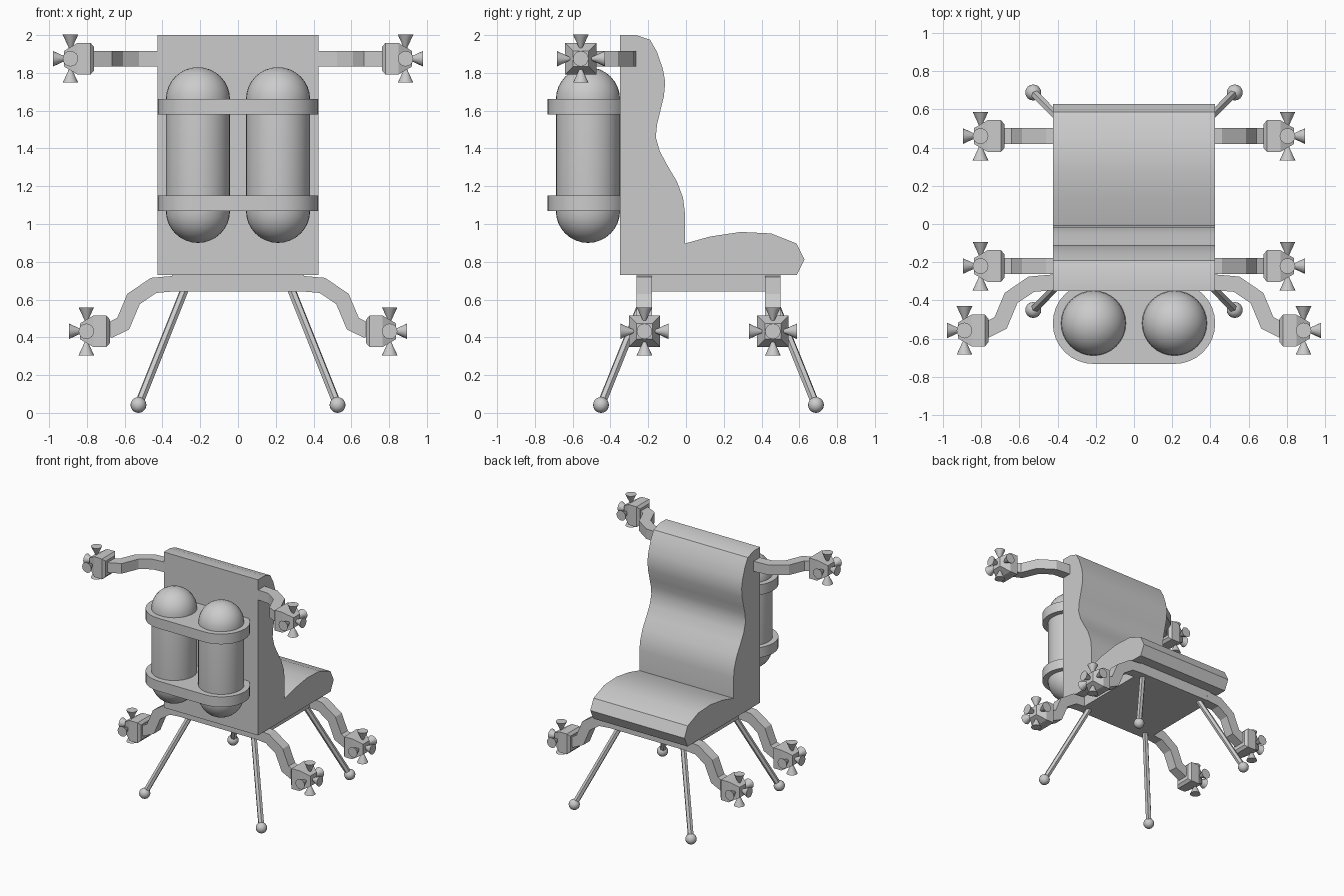
import bpy, bmesh, math
from mathutils import Vector, Matrix

if "Cube" in bpy.data.objects:
    bpy.data.objects.remove(bpy.data.objects["Cube"])


def finish(name, bm, smooth=True):
    bmesh.ops.remove_doubles(bm, verts=bm.verts, dist=1e-5)
    bmesh.ops.recalc_face_normals(bm, faces=bm.faces)
    me = bpy.data.meshes.new(name)
    bm.to_mesh(me)
    bm.free()
    ob = bpy.data.objects.new(name, me)
    bpy.context.collection.objects.link(ob)
    if smooth:
        bpy.ops.object.select_all(action='DESELECT')
        ob.select_set(True)
        bpy.context.view_layer.objects.active = ob
        bpy.ops.object.shade_smooth_by_angle(angle=math.radians(30))
    return ob


def prism(name, pts, offset, smooth=True):
    """Extrude a closed 3D outline along an offset vector."""
    bm = bmesh.new()
    face = bm.faces.new([bm.verts.new(p) for p in pts])
    ext = bmesh.ops.extrude_face_region(bm, geom=[face], use_keep_orig=True)
    verts = [g for g in ext['geom'] if isinstance(g, bmesh.types.BMVert)]
    bmesh.ops.translate(bm, verts=verts, vec=offset)
    return finish(name, bm, smooth)


def ribbon(path, w):
    """Outline of a mitred strip of width w around a 2D path."""
    P = [Vector(p) for p in path]
    left, right = [], []
    for i, p in enumerate(P):
        d0 = (p - P[i - 1]).normalized() if i else (P[1] - p).normalized()
        d1 = (P[i + 1] - p).normalized() if i < len(P) - 1 else d0
        n0, n1 = Vector((-d0.y, d0.x)), Vector((-d1.y, d1.x))
        m = (n0 + n1).normalized()
        m *= w / 2 / m.dot(n0)
        left.append(p + m)
        right.append(p - m)
    return left + right[::-1]


# Seat and backrest: one side profile (y, z)
profile = [(-.35, 2), (-.265, 2), (-.19, 1.975), (-.153, 1.91), (-.122, 1.82),
           (-.11, 1.75), (-.117, 1.675), (-.138, 1.59), (-.153, 1.53),
           (-.16, 1.46), (-.138, 1.383), (-.095, 1.304), (-.048, 1.225),
           (-.016, 1.14), (-.006, 1.06), (-.005, .897), (.13, .934),
           (.29, .958), (.45, .95), (.585, .897), (.627, .812),
           (.587, .73), (-.35, .73)]
prism("seat", [(-.425, y, z) for y, z in profile], (.85, 0, 0))

# Plate under the seat
plate = [(-.35, -.262), (.35, -.262), (.35, .5), (-.35, .5)]
prism("base_plate", [(x, y, .643) for x, y in plate], (0, 0, .09), False)

# Gas tanks: capsule profile spun round z
for side, s in (("left", -1), ("right", 1)):
    bm = bmesh.new()
    R, n = .17, 8
    pts = [(R * math.cos(a), 1.66 + R * math.sin(a))
           for a in (math.pi / 2 * i / n for i in range(n + 1))]
    pts = [(r, 2.73 - z) for r, z in pts[::-1]] + pts
    cen = Vector((s * .212, -.519, 0))
    vs = [bm.verts.new(cen + Vector((r, 0, z))) for r, z in pts]
    es = [bm.edges.new(e) for e in zip(vs, vs[1:])]
    bmesh.ops.spin(bm, geom=vs + es, cent=cen, axis=(0, 0, 1),
                   angle=2 * math.pi, steps=32)
    finish(side + "_tank", bm)

# Rounded bands holding the tanks
for name, z in (("upper_band", 1.58), ("lower_band", 1.068)):
    pts = []
    for s in (1, -1):
        for i in range(17):
            a = math.pi * i / 16 - s * math.pi / 2
            pts.append((s * .212 + .213 * math.cos(a),
                        -.519 + .213 * math.sin(a), z))
    prism(name, pts, (0, 0, .083))


def thruster(name, pos, s):
    """Tapered square block with five nozzle cones, pointing along s * x."""
    bm = bmesh.new()
    rings = [[bm.verts.new((x, h * a, h * b))
              for a, b in ((-1, -1), (1, -1), (1, 1), (-1, 1))]
             for x, h in ((-.125, .062), (-.107, .083), (-.037, .083), (.033, .042))]
    for r0, r1 in zip(rings, rings[1:]):
        for i in range(4):
            j = (i + 1) % 4
            bm.faces.new((r0[i], r0[j], r1[j], r1[i]))
    bm.faces.new(rings[0])
    bm.faces.new(rings[-1])
    for d, base in (((1, 0, 0), .092), ((0, 1, 0), .127), ((0, -1, 0), .127),
                    ((0, 0, 1), .127), ((0, 0, -1), .127)):
        d = Vector(d)
        m = Matrix.Translation(d * (base - .04)) @ \
            d.to_track_quat('Z', 'Y').to_matrix().to_4x4()
        bmesh.ops.create_cone(bm, cap_ends=True, segments=16, radius1=.004,
                              radius2=.041, depth=.08, matrix=m)
    bmesh.ops.transform(bm, verts=bm.verts,
                        matrix=Matrix.Translation(pos) @ Matrix.Diagonal((s, 1, 1, 1)))
    finish(name, bm)


# Bent arms: same path, dropping down below the seat, bending forward at the top
path = [(.32, .686), (.447, .675), (.553, .603), (.608, .472), (.69, .432)]
outline = ribbon(path, .082)
for side, s in (("left", -1), ("right", 1)):
    for place, y in (("front", -.22), ("rear", .46)):
        prism(f"{place}_{side}_arm", [(s * p.x, y - .041, p.y) for p in outline],
              (0, .082, 0), False)
        thruster(f"{place}_{side}_thruster", (s * .803, y, .432), s)
    prism(f"top_{side}_arm",
          [(s * (p.x + .09), p.y - .99, 1.834) for p in outline], (0, 0, .082), False)
    thruster(f"top_{side}_thruster", (s * .887, -.557, 1.875), s)

# Splayed legs with ball feet
for side, s in (("left", -1), ("right", 1)):
    for place, y0, y1 in (("front", -.20, -.45), ("rear", .438, .688)):
        top, foot = Vector((s * .28, y0, .66)), Vector((s * .527, y1, .042))
        d = top - foot
        bm = bmesh.new()
        m = Matrix.Translation((top + foot) / 2) @ \
            d.to_track_quat('Z', 'Y').to_matrix().to_4x4()
        bmesh.ops.create_cone(bm, cap_ends=True, segments=6, radius1=.023,
                              radius2=.023, depth=d.length, matrix=m)
        finish(f"{place}_{side}_leg", bm, False)
        bm = bmesh.new()
        bmesh.ops.create_uvsphere(bm, u_segments=16, v_segments=10, radius=.042,
                                  matrix=Matrix.Translation(foot))
        finish(f"{place}_{side}_foot", bm)
